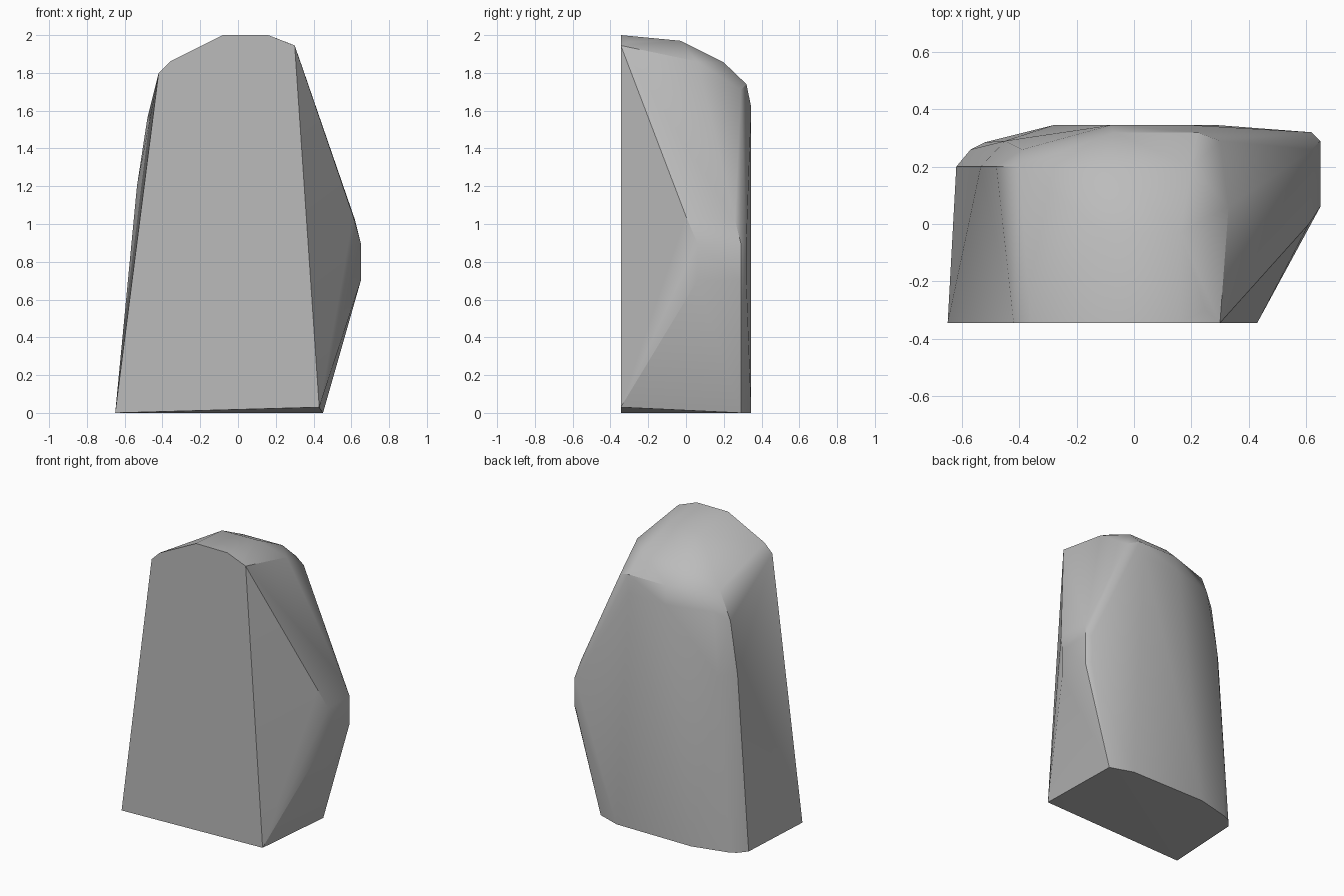
import bpy, bmesh, math

default = bpy.data.objects.get("Cube")
if default:
    bpy.data.objects.remove(default, do_unlink=True)

# Stone colour
stone = bpy.data.materials.new("stone_grey")
stone.use_nodes = True
grey = (0.5, 0.5, 0.5, 1)
stone.diffuse_color = grey
stone.node_tree.nodes["Principled BSDF"].inputs["Base Color"].default_value = grey

F, B = -0.345, 0.345   # flat front and back planes

# Flat front face outline
front = [(x, F, z) for x, z in ((-.65, 0), (-.42, 1.8), (-.36, 1.86), (-.08, 2),
                                (.16, 2), (.30, 1.945), (.43, .03))]
# Bulging side with its bevelled rear edge
bulge = [(x, y, z) for z in (.7, .9) for x, y in ((.65, .06), (.65, .29), (.62, .32))]
bulge += [(.61, 0, 1.04), (.62, .26, 1.02)]
# Rounded foot
foot = [(.45, .29, 0), (.29, B, 0), (-.28, B, 0), (-.52, .285, 0), (-.57, .26, 0), (-.62, .2, 0)]
# Receding left rear edge
left_edge = [(-.535, .2, 1.2), (-.48, .2, 1.56), (-.40, .2, 1.75), (-.45, .29, 1.2), (-.39, .26, 1.62)]
# Sloping crown and top of the back
crown = [(.16, -.03, 1.97), (-.1, -.03, 1.965), (.25, -.3, 1.965), (.33, .06, 1.86),
         (.2, .2, 1.855), (-.1, .2, 1.85), (.30, .29, 1.71), (.22, .32, 1.74),
         (-.07, .32, 1.74), (.2, B, 1.62), (-.08, B, 1.62)]

# Wrap the corner points in one faceted rock
bm = bmesh.new()
for p in front + bulge + foot + left_edge + crown:
    bm.verts.new(p)
hull = bmesh.ops.convex_hull(bm, input=bm.verts[:])
loose = {v for v in hull["geom_interior"] + hull["geom_unused"] if isinstance(v, bmesh.types.BMVert)}
bmesh.ops.delete(bm, geom=list(loose), context="VERTS")
bmesh.ops.dissolve_limit(bm, angle_limit=math.radians(1), verts=bm.verts[:], edges=bm.edges[:])
bmesh.ops.recalc_face_normals(bm, faces=bm.faces[:])
mesh = bpy.data.meshes.new("rock")
bm.to_mesh(mesh)
bm.free()
mesh.materials.append(stone)
rock = bpy.data.objects.new("rock", mesh)
bpy.context.collection.objects.link(rock)

# Soft facets, sharp main edges
bpy.ops.object.select_all(action="DESELECT")
rock.select_set(True)
bpy.context.view_layer.objects.active = rock
bpy.ops.object.shade_smooth_by_angle(angle=math.radians(30))
